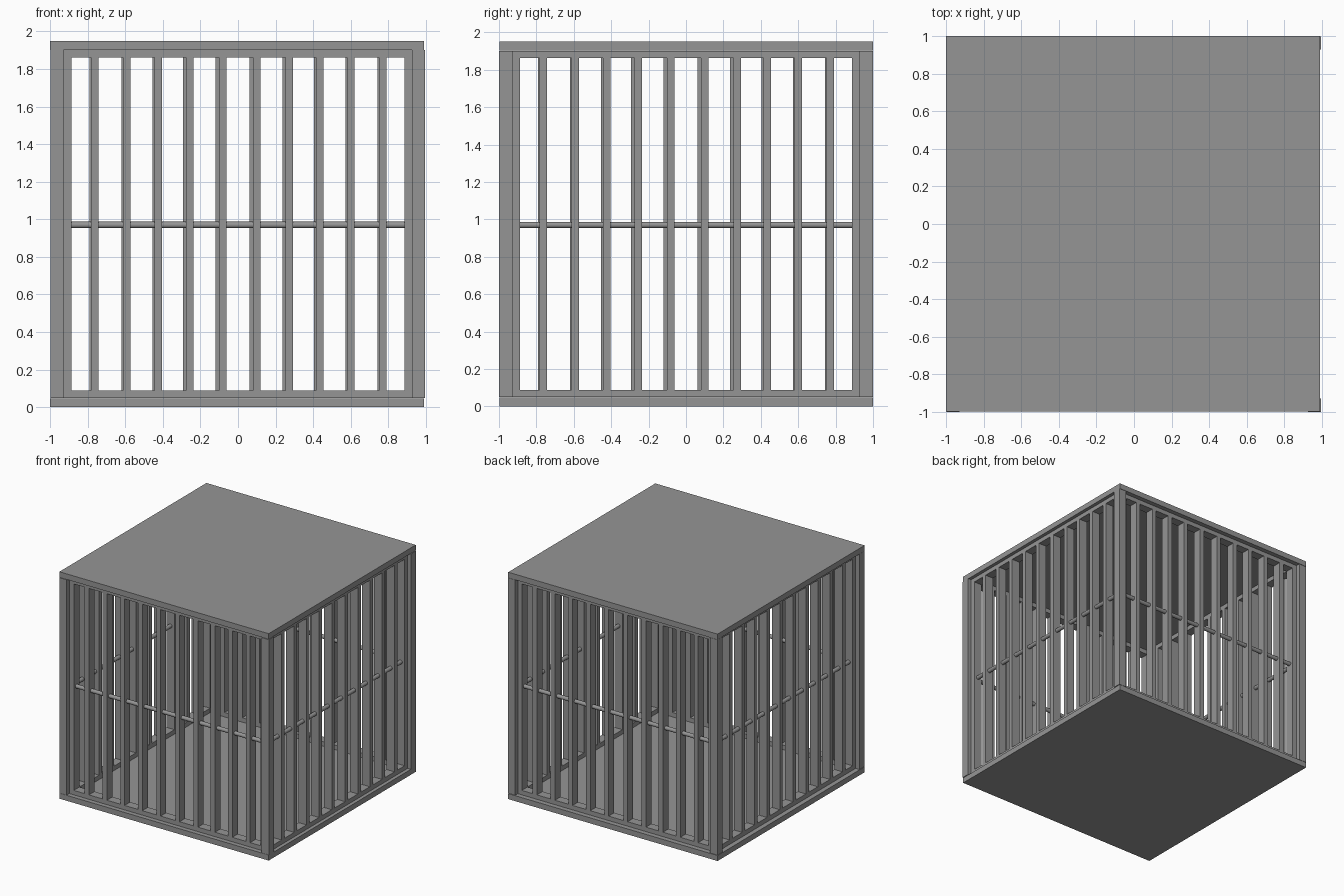
import bpy
import math
from mathutils import Matrix

if "Cube" in bpy.data.objects:
    bpy.data.objects.remove(bpy.data.objects["Cube"])

# Dark iron
iron = bpy.data.materials.new("iron")
iron.diffuse_color = (0.30, 0.30, 0.30, 1)
iron.use_nodes = True
iron.node_tree.nodes["Principled BSDF"].inputs["Base Color"].default_value = iron.diffuse_color


def box(name, lo, hi, turn=0.0):
    """Box between two corners, then turned about the cage's vertical axis."""
    size = [b - a for a, b in zip(lo, hi)]
    mid = [(a + b) / 2 for a, b in zip(lo, hi)]
    bpy.ops.mesh.primitive_cube_add(size=1)
    ob = bpy.context.object
    ob.name = name
    ob.data.transform(Matrix.Rotation(turn, 4, 'Z') @ Matrix.Translation(mid)
                      @ Matrix.Diagonal((*size, 1)))
    ob.data.materials.append(iron)
    return ob


# Floor and roof plates
box("floor_plate", (-1, -0.997, 0), (0.99, 1, 0.047))
box("roof_plate", (-1, -0.997, 1.902), (0.99, 1, 1.95))

# Corner posts
for x0, x1 in ((-0.999, -0.93), (0.925, 0.994)):
    for y0, y1 in ((-1, -0.928), (0.928, 0.999)):
        box("corner_post", (x0, y0, 0.05), (x1, y1, 1.90))

# Four identical barred panels, set a little behind the posts' faces
OUT, INN, END = -0.963, -0.887, 0.93
MID = (OUT + INN) / 2
BARS = (-0.763, -0.592, -0.424, -0.256, -0.082, 0.099, 0.273, 0.435, 0.600, 0.770)
for i in range(4):
    a = i * math.pi / 2
    # Frame rails and stiles
    box("bottom_rail", (-END, OUT, 0.05), (END, INN, 0.088), a)
    box("top_rail", (-END, OUT, 1.862), (END, INN, 1.90), a)
    for s in (-1, 1):
        x0, x1 = sorted((s * END, s * 0.887))
        box("frame_stile", (x0, OUT, 0.088), (x1, INN, 1.862), a)
    # Upright bars
    for x in BARS:
        box("upright_bar", (x - 0.02, OUT, 0.088), (x + 0.02, INN, 1.862), a)
    # Round cross rod at mid height
    bpy.ops.mesh.primitive_cylinder_add(vertices=32, radius=0.017, depth=1.84)
    rod = bpy.context.object
    rod.name = "cross_rod"
    rod.data.transform(Matrix.Rotation(a, 4, 'Z') @ Matrix.Translation((0, MID, 0.97))
                       @ Matrix.Rotation(math.pi / 2, 4, 'Y'))
    rod.data.materials.append(iron)
    bpy.ops.object.shade_smooth_by_angle()
